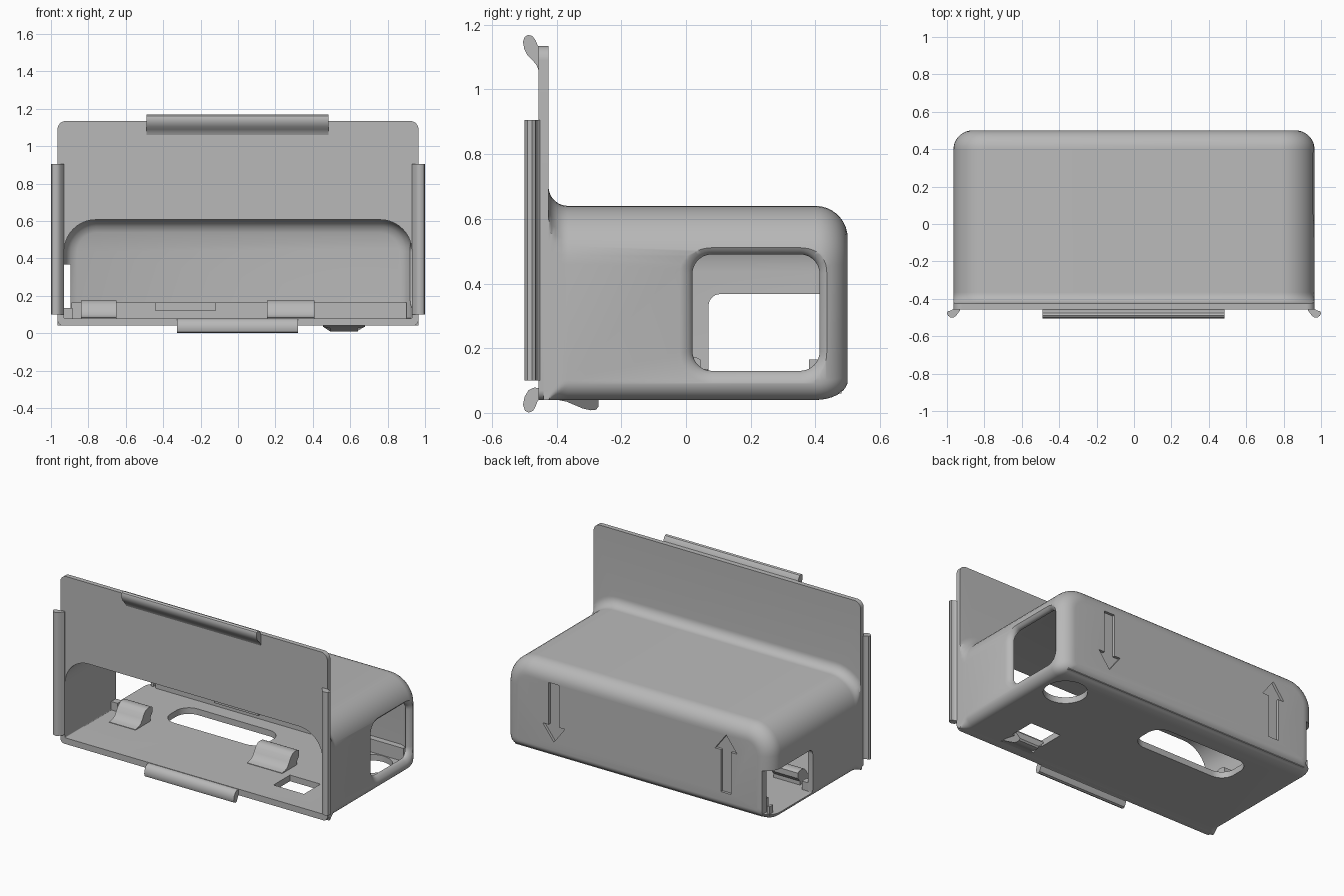
import bpy, bmesh, math
from mathutils import Vector

if "Cube" in bpy.data.objects:
    bpy.data.objects.remove(bpy.data.objects["Cube"])

grey = bpy.data.materials.new("plain_grey")
grey.diffuse_color = (0.48, 0.48, 0.48, 1)
grey.use_nodes = True
grey.node_tree.nodes["Principled BSDF"].inputs["Base Color"].default_value = grey.diffuse_color


def loft(name, rings):
    """Closed solid through rings of equal point count."""
    bm = bmesh.new()
    vs = [[bm.verts.new(p) for p in r] for r in rings]
    n = len(rings[0])
    for a, b in zip(vs, vs[1:]):
        for i in range(n):
            j = (i + 1) % n
            bm.faces.new((a[i], a[j], b[j], b[i]))
    bm.faces.new(vs[0][::-1])
    bm.faces.new(vs[-1])
    bmesh.ops.recalc_face_normals(bm, faces=bm.faces)
    me = bpy.data.meshes.new(name)
    bm.to_mesh(me)
    bm.free()
    me.materials.append(grey)
    ob = bpy.data.objects.new(name, me)
    bpy.context.collection.objects.link(ob)
    return ob


def rounded(u0, u1, v0, v1, rb, rt, seg=10, clamp=None):
    """Rounded rectangle with separate bottom and top corner radii."""
    pts = []
    for cu, cv, r, start in ((u1 - rb, v0 + rb, rb, -90), (u1 - rt, v1 - rt, rt, 0),
                             (u0 + rt, v1 - rt, rt, 90), (u0 + rb, v0 + rb, rb, 180)):
        for k in range(seg + 1):
            a = math.radians(start + 90 * k / seg)
            u, v = cu + r * math.cos(a), cv + r * math.sin(a)
            if clamp:
                u = max(-clamp, min(clamp, u))
            pts.append((u, v))
    return pts


def place(pts, axis, w):
    """Put a 2D profile on the plane axis = w."""
    if axis == "x":
        return [(w, u, v) for u, v in pts]
    if axis == "y":
        return [(u, w, v) for u, v in pts]
    return [(u, v, w) for u, v in pts]


def prism(name, pts, axis, a, b):
    return loft(name, [place(pts, axis, a), place(pts, axis, b)])


def box(name, x0, x1, y0, y1, z0, z1):
    return prism(name, [(x0, y0), (x1, y0), (x1, y1), (x0, y1)], "z", z0, z1)


def combine(target, other, op):
    m = target.modifiers.new("cut", "BOOLEAN")
    m.operation, m.solver, m.object = op, "EXACT", other
    bpy.context.view_layer.objects.active = target
    bpy.ops.object.modifier_apply(modifier=m.name)
    bpy.data.objects.remove(other, do_unlink=True)


def finish(ob, angle=35):
    bpy.ops.object.select_all(action="DESELECT")
    ob.select_set(True)
    bpy.context.view_layer.objects.active = ob
    bpy.ops.object.shade_smooth_by_angle(angle=math.radians(angle))


# Housing: flared into the front plate, rounded off at the back
W, ZB, ZT, R = 0.965, 0.04, 0.64, 0.18
rings = []
for k in range(9, -1, -1):
    a = math.radians(10 * k)
    d = 0.06 * (1 - math.cos(a))
    rings.append(place(rounded(-W - d, W + d, ZB, ZT + d, 0.06, R + d, clamp=W),
                       "y", -0.365 - 0.06 * math.sin(a)))
rings.insert(0, [(x, -0.44, z) for x, y, z in rings[0]])
for k in range(10):
    a = math.radians(10 * k)
    s = 1 - math.cos(a)
    i, ib = 0.1 * s, 0.06 * s
    rings.append(place(rounded(-W + i, W - i, ZB + ib, ZT - i, 0.06 - 0.04 * s, R - i),
                       "y", 0.4 + 0.1 * math.sin(a)))
housing = loft("housing", rings)

# Front plate standing above the opening
combine(housing, prism("plate", rounded(-W, W, 0.04, 1.135, 0.03, 0.045), "y", -0.456, -0.425), "UNION")

# Cavity open at the front
cav = [place(rounded(-0.93 + i, 0.93 - i, 0.08, 0.607 - i, 0.005, 0.17 - i), "y", y)
       for y, i in ((-0.6, 0), (0.38, 0), (0.42, 0.012), (0.445, 0.035), (0.46, 0.07))]
combine(housing, loft("cavity", cav), "DIFFERENCE")

# Ledge along the inside of the back wall
combine(housing, box("ledge", -0.89, 0.9, 0.42, 0.48, 0.06, 0.165), "UNION")

# Right window with a flared rim
rim = []
for x, g in ((0.8, 0), (0.935, 0), (0.943, 0.004), (0.952, 0.012), (0.96, 0.025), (0.967, 0.045), (1.1, 0.045)):
    rim.append(place(rounded(0.02 - g, 0.413 + g, 0.13 - g, 0.49 + g, 0.06 + g, 0.06 + g), "x", x))
combine(housing, loft("window_cut", rim), "DIFFERENCE")

# Left notch open through the back corner
combine(housing, prism("notch_cut", rounded(0.07, 0.8, 0.08, 0.367, 0.005, 0.035), "x", -1.1, -0.895), "DIFFERENCE")

# Floor openings: long slot, round hole, square hole
circle = [(0.76 + 0.13 * math.cos(t * math.tau / 40), 0.285 + 0.13 * math.sin(t * math.tau / 40)) for t in range(40)]
for pts in (rounded(-0.61, 0.09, 0.085, 0.325, 0.09, 0.09), circle,
            [(0.46, -0.29), (0.68, -0.29), (0.68, -0.12), (0.46, -0.12)]):
    combine(housing, prism("floor_cut", pts, "z", -0.1, 0.2), "DIFFERENCE")

# Engraved arrows on the back: one down, one up
for cx, up in ((0.605, -1), (-0.64, 1)):
    shape = [(-0.037, -0.19), (0.037, -0.19), (0.037, 0.085), (0.08, 0.085),
             (0, 0.19), (-0.08, 0.085), (-0.037, 0.085)]
    pts = [(cx + u, 0.345 + up * v) for u, v in shape]
    combine(housing, prism("arrow_cut", pts, "y", 0.483, 0.6), "DIFFERENCE")
finish(housing)

# Side rails on the plate edges
rail = [(0.93, -0.44), (0.96, -0.44), (0.967, -0.455), (0.98, -0.463), (0.994, -0.466), (1.0, -0.476),
        (0.995, -0.49), (0.982, -0.499), (0.966, -0.5), (0.952, -0.492), (0.94, -0.475), (0.93, -0.462)]
for side, s in (("left", -1), ("right", 1)):
    finish(prism(side + "_rail", [(s * x, y) for x, y in rail], "z", 0.1, 0.905))

# Snap lips at the top and bottom edges
top = [(-0.445, 1.06), (-0.445, 1.13), (-0.458, 1.135), (-0.465, 1.152), (-0.475, 1.165), (-0.488, 1.169),
       (-0.499, 1.162), (-0.504, 1.147), (-0.5, 1.125), (-0.49, 1.105), (-0.474, 1.09), (-0.462, 1.075), (-0.456, 1.06)]
finish(prism("top_lip", top, "x", -0.49, 0.485))
low = [(-0.445, 0.045), (-0.445, 0.077), (-0.47, 0.078), (-0.487, 0.07), (-0.499, 0.05), (-0.504, 0.025),
       (-0.498, 0.007), (-0.486, 0.001), (-0.473, 0.006), (-0.465, 0.02), (-0.458, 0.038)]
finish(prism("bottom_lip", low, "x", -0.325, 0.322))

# Curved clips on the floor
clip = [(-0.13, 0.07), (-0.13, 0.083), (-0.1, 0.088), (-0.075, 0.1), (-0.057, 0.125), (-0.04, 0.152),
        (-0.02, 0.17), (0.0, 0.175), (0.03, 0.173), (0.045, 0.165), (0.045, 0.13), (0.025, 0.105), (0.025, 0.07)]
for name, x0, x1 in (("left_clip", -0.84, -0.65), ("middle_clip", 0.155, 0.41)):
    finish(prism(name, clip, "x", x0, x1))

# Latch tongue below the floor by the square hole
tongue = [(-0.4, 0.06), (-0.27, 0.06), (-0.27, 0.02), (-0.278, 0.01), (-0.295, 0.008), (-0.32, 0.014),
          (-0.345, 0.026), (-0.37, 0.035), (-0.4, 0.041)]
lat = prism("latch_tongue", tongue, "x", 0.455, 0.68)
for v in lat.data.vertices:
    if v.co.z < 0.03:
        v.co.x += 0.04 if v.co.x < 0.56 else -0.04
finish(lat)

# Small stops inside
box("ledge_stop", -0.44, -0.12, 0.38, 0.43, 0.12, 0.165)
box("notch_stop", -0.93, -0.885, 0.02, 0.068, 0.07, 0.135)
box("corner_stop", -0.93, -0.912, 0.43, 0.465, 0.07, 0.13)
